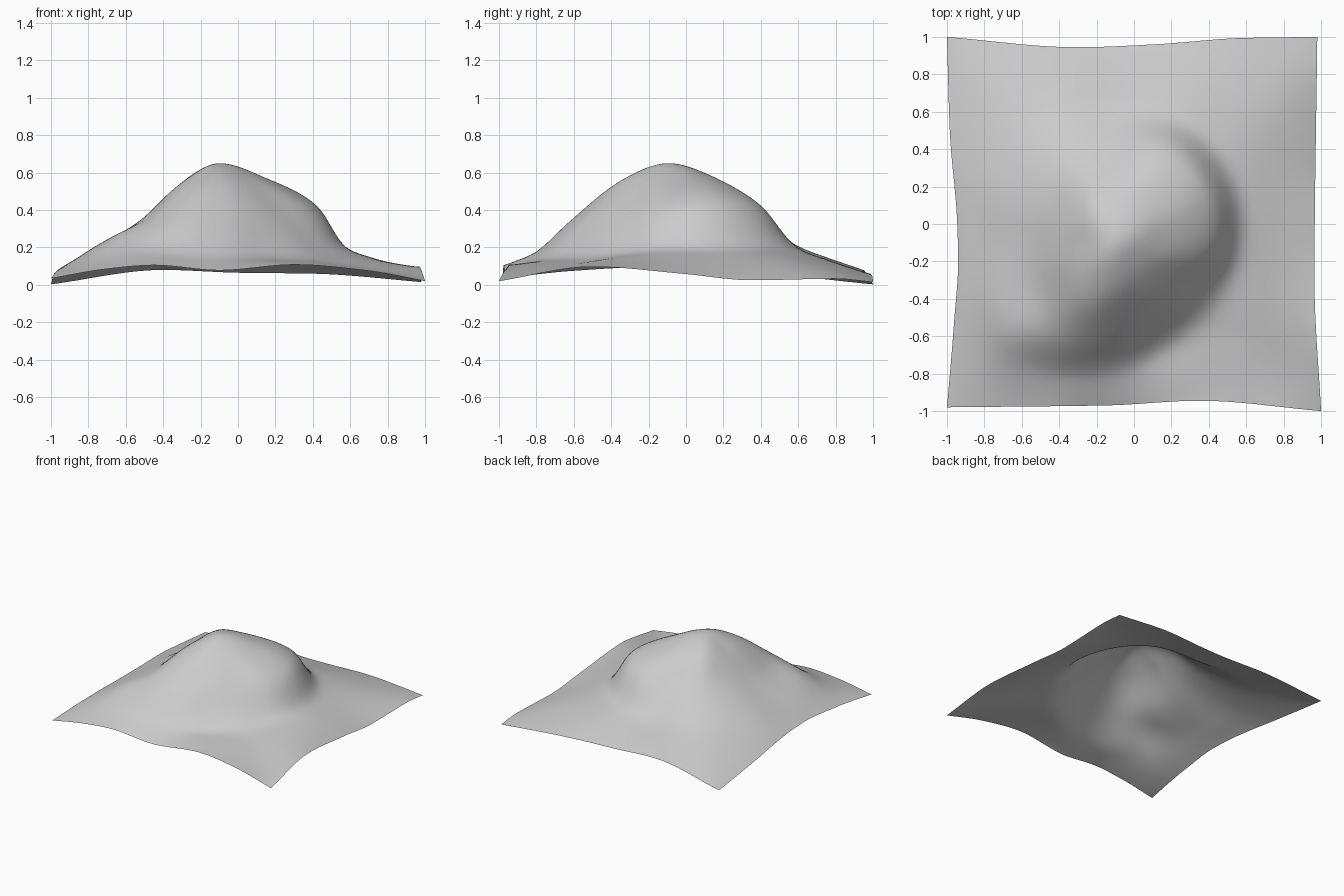
import bpy, bmesh, math
from mathutils import Vector

if "Cube" in bpy.data.objects:
    bpy.data.objects.remove(bpy.data.objects["Cube"])

N = 100                      # grid cells per side
PEAK = Vector((-0.1, -0.1))  # highest point of the drape


def curve(knots, x):
    """Shape-preserving cubic through (x, y) knots."""
    n = len(knots)
    d = [(knots[i + 1][1] - knots[i][1]) / (knots[i + 1][0] - knots[i][0]) for i in range(n - 1)]

    def slope(i):
        if i == 0 or i == n - 1:
            return d[0] if i == 0 else d[-1]
        a, b = d[i - 1], d[i]
        return 2 * a * b / (a + b) if a * b > 0 else 0
    i = 0
    while i < n - 2 and x > knots[i + 1][0]:
        i += 1
    h = knots[i + 1][0] - knots[i][0]
    t = min(max((x - knots[i][0]) / h, 0), 1)
    return ((1 + 2 * t) * (1 - t) ** 2 * knots[i][1] + t * (1 - t) ** 2 * h * slope(i)
            + t * t * (3 - 2 * t) * knots[i + 1][1] + t * t * (t - 1) * h * slope(i + 1))


# Every 30 degrees from +x: mid radius and height, shoulder radius and height, foot radius and height
SECTORS = [
    (.26, .555, .52, .40, .67, .195), (.29, .57, .57, .435, .715, .20),
    (.29, .57, .58, .42, .735, .205), (.23, .585, .48, .39, .73, .18),
    (.20, .60, .47, .385, .78, .205), (.18, .585, .38, .40, .76, .18),
    (.21, .54, .42, .345, .70, .185), (.22, .555, .50, .325, .80, .175),
    (.29, .54, .60, .315, .80, .17), (.22, .575, .45, .38, .70, .15),
    (.165, .59, .33, .455, .65, .135), (.18, .58, .36, .435, .65, .15),
]

# Wavy hem: height along each side, and the line the hem follows in plan
HEM_Z = {
    "front": [(-1, .035), (-.7, .085), (-.45, .105), (-.1, .078), (.3, .108), (.7, .075), (1, .02)],
    "back": [(-1, .003), (-.4, .08), (0, .065), (.4, .06), (1, .015)],
    "right": [(-1, .02), (-.5, .097), (0, .058), (.35, .025), (.8, .033), (1, .015)],
    "left": [(-1, .035), (-.6, .075), (-.2, .095), (.2, .08), (1, .003)],
}
HEM_LINE = {
    "front": [(-1, -.98), (-.15, -.97), (.35, -.945), (1, -1)],
    "back": [(-1, 1), (-.3, .945), (.1, .96), (.6, .995), (1, 1)],
    "right": [(-1, 1), (-.3, .965), (1, .98)],
    "left": [(-1, -1), (-.5, -.96), (-.2, -.94), (0, -.945), (.5, -.985), (1, -1)],
}


def sector(theta):
    """Blend the sector profiles smoothly round the peak."""
    s = theta / (2 * math.pi) * 12
    i, t = int(math.floor(s)), s - math.floor(s)
    p = [SECTORS[(i + k) % 12] for k in (-1, 0, 1, 2)]
    return [b + .5 * t * (c - a + t * (2 * a - 5 * b + 4 * c - d + t * (3 * (b - c) + d - a)))
            for a, b, c, d in zip(*p)]


def height(u, v):
    dx, dy = u - PEAK.x, v - PEAK.y
    r = math.hypot(dx, dy)
    if r < 1e-5:
        return .655
    # where the ray from the peak meets the hem
    kx = ((1 if dx > 0 else -1) - PEAK.x) / dx if abs(dx) > 1e-9 else 1e9
    ky = ((1 if dy > 0 else -1) - PEAK.y) / dy if abs(dy) > 1e-9 else 1e9
    if kx < ky:
        edge = curve(HEM_Z["right" if dx > 0 else "left"], PEAK.y + dy * kx)
    else:
        edge = curve(HEM_Z["back" if dy > 0 else "front"], PEAK.x + dx * ky)
    rm, hm, rs, hs, rf, hf = sector(math.atan2(dy, dx) % (2 * math.pi))
    re = r * min(kx, ky)
    skirt = (rf + .3 * (re - rf), hf + .33 * (edge - hf))
    # low shoulder at the end of the front left ridge
    ridge = .05 * math.exp(-((u + .62) ** 2 + (v + .59) ** 2) / (2 * .13 ** 2))
    return ridge + curve([(-rm, hm), (0, .655), (rm, hm), (rs, hs), (rf, hf), skirt, (re, edge)], r)


def point(u, v):
    """Grid point with the hem pulled to its curved outline."""
    x, y = u, v
    side = "right" if u > 0 else "left"
    x += (curve(HEM_LINE[side], v) - math.copysign(1, u)) * abs(u) ** 5
    side = "back" if v > 0 else "front"
    y += (curve(HEM_LINE[side], u) - math.copysign(1, v)) * abs(v) ** 5
    return Vector((x, y, height(u, v)))


# Draped sheet
bm = bmesh.new()
rows = [[bm.verts.new(point(2 * i / N - 1, 2 * j / N - 1)) for i in range(N + 1)] for j in range(N + 1)]
for j in range(N):
    for i in range(N):
        bm.faces.new((rows[j][i], rows[j][i + 1], rows[j + 1][i + 1], rows[j + 1][i])).smooth = True

# Soften the folds, the skirt most of all, keeping the hem in place
inner = [v for v in bm.verts if not v.is_boundary]
skirt = [v for v in inner if (v.co.xy - PEAK).length > .85]
for verts, passes in ((skirt, 60), (inner, 10)):
    for _ in range(passes):
        bmesh.ops.smooth_vert(bm, verts=verts, factor=.5, use_axis_x=False, use_axis_y=False, use_axis_z=True)

mesh = bpy.data.meshes.new("draped_cloth")
bm.to_mesh(mesh)
bm.free()
cloth = bpy.data.objects.new("draped_cloth", mesh)
bpy.context.collection.objects.link(cloth)

grey = bpy.data.materials.new("light grey cloth")
grey.diffuse_color = (.6, .6, .6, 1)
grey.use_nodes = True
grey.node_tree.nodes["Principled BSDF"].inputs["Base Color"].default_value = grey.diffuse_color
mesh.materials.append(grey)
